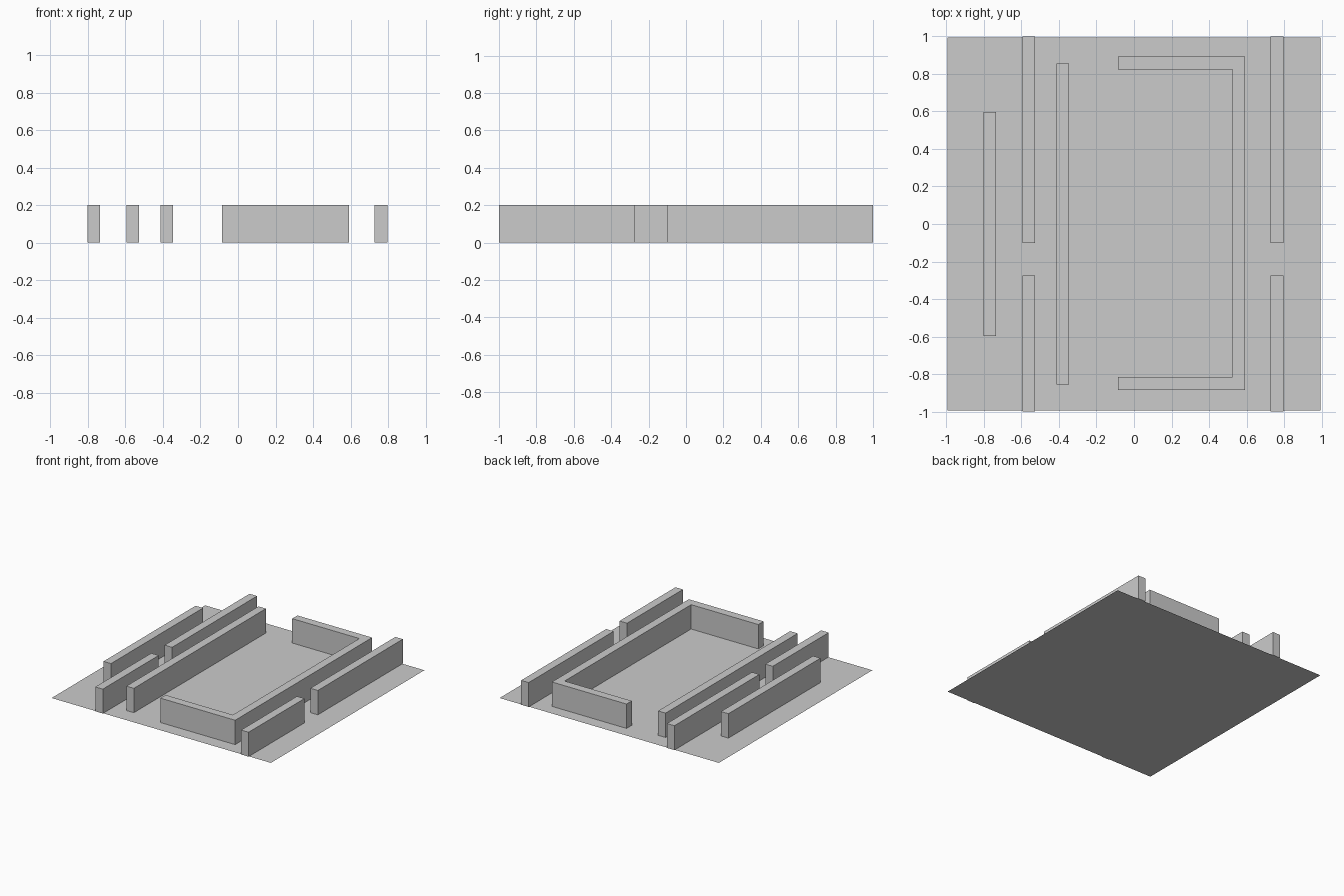
import bpy, bmesh

if "Cube" in bpy.data.objects:
    bpy.data.objects.remove(bpy.data.objects["Cube"])

HEIGHT = 0.2
T = 0.068  # wall thickness


def extrude_outline(name, outline, height):
    """Flat polygon on the ground, raised to a solid when height > 0."""
    bm = bmesh.new()
    face = bm.faces.new([bm.verts.new((x, y, 0)) for x, y in outline])
    if height:
        base = bmesh.ops.extrude_face_region(bm, geom=[face], use_keep_orig=True)
        top = [v for v in base["geom"] if isinstance(v, bmesh.types.BMVert)]
        bmesh.ops.translate(bm, verts=top, vec=(0, 0, height))
        bmesh.ops.recalc_face_normals(bm, faces=bm.faces[:])
    mesh = bpy.data.meshes.new(name)
    bm.to_mesh(mesh)
    bm.free()
    obj = bpy.data.objects.new(name, mesh)
    bpy.context.collection.objects.link(obj)
    return obj


def wall(name, x, y0, y1):
    """Straight wall along y, centred on x."""
    a, b = x - T / 2, x + T / 2
    return extrude_outline(name, [(a, y0), (b, y0), (b, y1), (a, y1)], HEIGHT)


# Thin floor sheet
F = 0.995
extrude_outline("floor", [(-F, -F), (F, -F), (F, F), (-F, F)], 0)

# Pairs of walls with a doorway gap, left and right
for side, x in (("left", -0.561), ("right", 0.762)):
    wall(side + "_wall_front", x, -1.0, -0.275)
    wall(side + "_wall_back", x, -0.102, 1.0)

# Free-standing walls outside and inside the left doorway
wall("outer_screen_wall", -0.769, -0.597, 0.597)
wall("inner_screen_wall", -0.38, -0.856, 0.856)

# U-shaped wall opening to the left
x0, x1, y0, y1 = -0.085, 0.593, -0.884, 0.892
extrude_outline("u_shaped_wall", [
    (x0, y0), (x1, y0), (x1, y1), (x0, y1),
    (x0, y1 - T), (x1 - T, y1 - T), (x1 - T, y0 + T), (x0, y0 + T)], HEIGHT)
